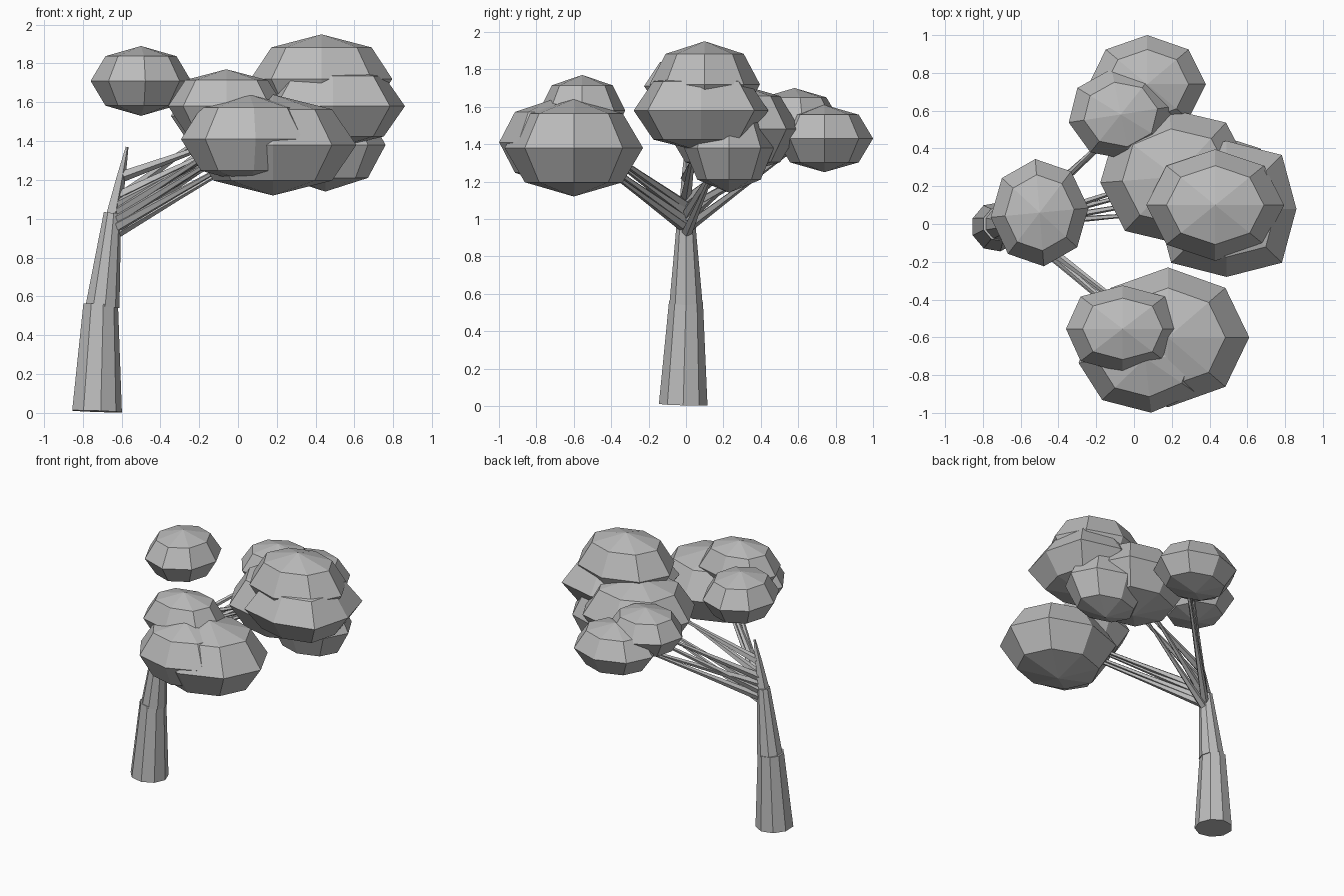
import bpy, bmesh, math
from mathutils import Vector, Matrix

cube = bpy.data.objects.get("Cube")
if cube:
    bpy.data.objects.remove(cube, do_unlink=True)

grey = bpy.data.materials.new("plain_grey")
grey.use_nodes = True
grey.diffuse_color = (0.5, 0.5, 0.5, 1)
grey.node_tree.nodes["Principled BSDF"].inputs["Base Color"].default_value = (0.5, 0.5, 0.5, 1)


def finish(name, bm):
    bmesh.ops.recalc_face_normals(bm, faces=bm.faces[:])
    mesh = bpy.data.meshes.new(name)
    bm.to_mesh(mesh)
    bm.free()
    mesh.materials.append(grey)
    obj = bpy.data.objects.new(name, mesh)
    bpy.context.collection.objects.link(obj)


def leaf_clump(name, centre, size, turn=0, corner=1):
    """Faceted, squashed ball of leaves; corner pushes its diagonals outwards."""
    bm = bmesh.new()
    bmesh.ops.create_uvsphere(bm, u_segments=8, v_segments=4, radius=1)
    for v in bm.verts:
        if abs(v.co.x * v.co.y) > 0.1:
            v.co.x *= corner
            v.co.y *= corner
    bm.transform(Matrix.Translation(centre) @ Matrix.Diagonal((*size, 1))
                 @ Matrix.Rotation(math.radians(turn), 4, 'Z'))
    finish(name, bm)


def limb(name, stations, sides):
    """Tapered tube through (point, radius) stations, capped at both ends."""
    bm = bmesh.new()
    rings = []
    for i, (point, radius) in enumerate(stations):
        ahead = Vector(stations[min(i + 1, len(stations) - 1)][0])
        behind = Vector(stations[max(i - 1, 0)][0])
        turn = Vector((0, 0, 1)).rotation_difference(ahead - behind)
        ring = []
        for k in range(sides):
            a = math.tau * k / sides
            spoke = Vector((math.cos(a), math.sin(a), 0)) * radius
            ring.append(bm.verts.new(Vector(point) + turn @ spoke))
        rings.append(ring)
    for low, high in zip(rings, rings[1:]):
        for k in range(sides):
            n = (k + 1) % sides
            bm.faces.new((low[k], low[n], high[n], high[k]))
    bm.faces.new(rings[0])
    bm.faces.new(rings[-1])
    finish(name, bm)


# Trunk: two leaning tapered sections and a pointed leader
limb("trunk_lower", [((-0.73, -0.015, 0.008), 0.132), ((-0.71, 0, 0.56), 0.092)], 9)
limb("trunk_upper", [((-0.7, 0, 0.55), 0.09), ((-0.648, 0, 1.03), 0.046)], 9)
limb("leader", [((-0.65, 0, 1.0), 0.042), ((-0.605, 0, 1.21), 0.026),
                ((-0.572, 0, 1.37), 0.008)], 5)

# Leaf clumps: (name, centre, radii, turn, corner)
clumps = [
    ("near_clump", (-0.50, 0.06, 1.71), (0.26, 0.285, 0.18), 5),
    ("front_large_clump", (0.18, -0.60, 1.38), (0.43, 0.37, 0.26)),
    ("front_low_clump", (0.06, -0.71, 1.41), (0.355, 0.29, 0.23), 5),
    ("front_top_clump", (-0.06, -0.555, 1.58), (0.30, 0.23, 0.19), 0, 1.05),
    ("crown_top_clump", (0.43, 0.10, 1.72), (0.365, 0.295, 0.23)),
    ("crown_wide_clump", (0.49, 0.08, 1.58), (0.37, 0.36, 0.22), 0, 1.12),
    ("crown_low_clump", (0.45, 0.23, 1.38), (0.31, 0.24, 0.24)),
    ("crown_inner_clump", (0.22, 0.25, 1.48), (0.40, 0.36, 0.25), 5, 1.04),
    ("back_far_clump", (0.07, 0.74, 1.43), (0.31, 0.26, 0.18)),
    ("back_near_clump", (-0.07, 0.58, 1.53), (0.28, 0.245, 0.17), 10),
]
for clump in clumps:
    leaf_clump(*clump)

# Branches: three fans of thin limbs, each (first height, height step, tips)
fans = {
    "front": (0.95, 0.04, [(0.02, -0.5, 1.32), (0.0, -0.55, 1.38),
                           (-0.05, -0.5, 1.40), (0.06, -0.52, 1.43)]),
    "middle": (0.92, 0.1, [(0.0, 0.16, 1.29), (0.05, 0.22, 1.38),
                           (0.02, 0.05, 1.42), (0.1, 0.12, 1.47)]),
    "back": (0.95, 0.05, [(0.0, 0.58, 1.38), (-0.06, 0.52, 1.45),
                          (0.05, 0.62, 1.40), (-0.1, 0.5, 1.48)]),
}
for fan, (height, step, tips) in fans.items():
    for i, tip in enumerate(tips):
        start = Vector((-0.64 + 0.15 * step * i, 0, height + step * i))
        end = Vector(tip)
        limb(f"{fan}_branch_{i + 1}",
             [(start, 0.03), (start.lerp(end, 0.5), 0.017), (end, 0.009)], 5)
